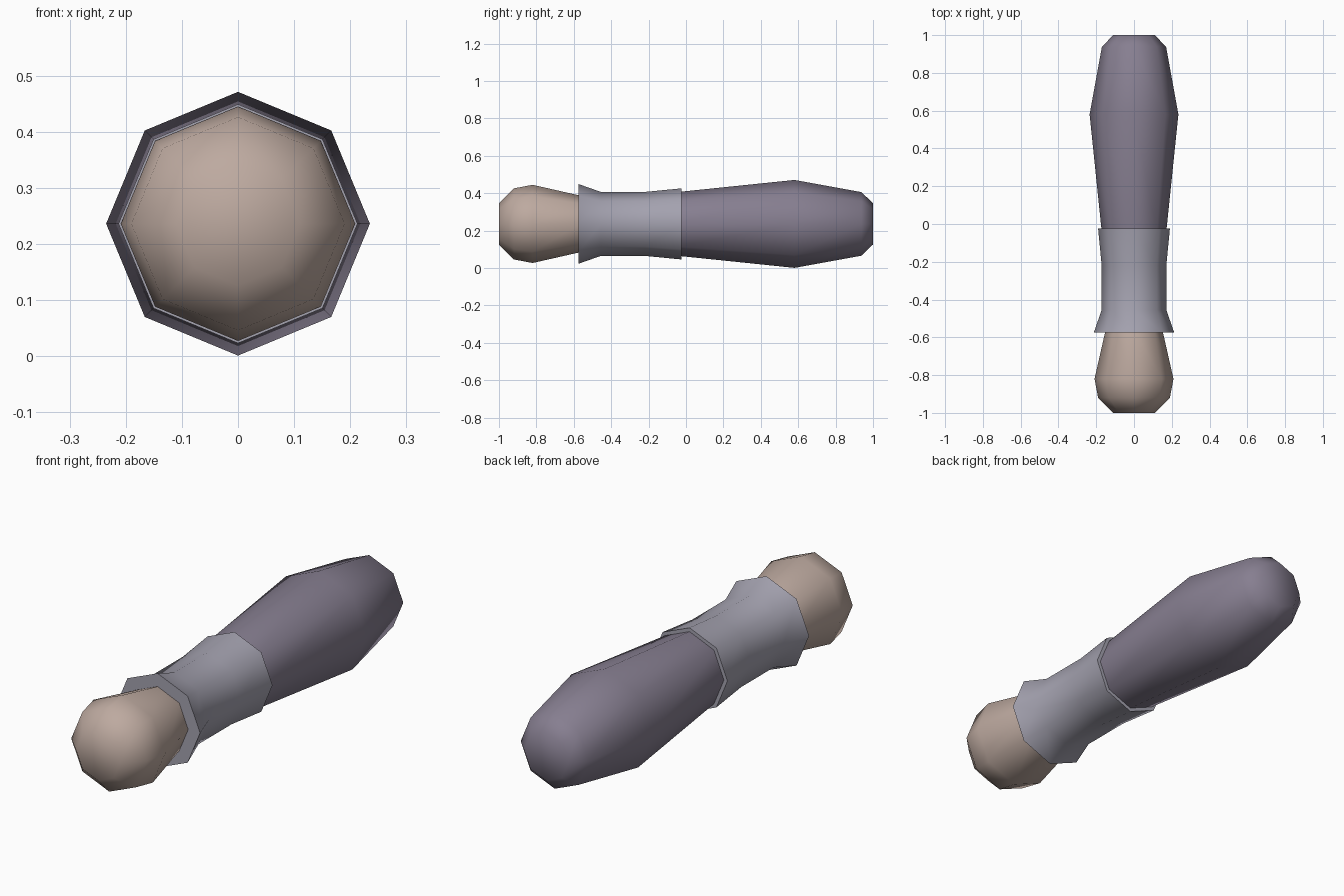
import bpy, bmesh, math

cube = bpy.data.objects.get("Cube")
if cube:
    bpy.data.objects.remove(cube, do_unlink=True)

SIDES = 8
AXIS_Z = 0.236


def material(name, rgb):
    mat = bpy.data.materials.new(name)
    mat.use_nodes = True
    color = (*rgb, 1.0)
    mat.diffuse_color = color
    bsdf = next(n for n in mat.node_tree.nodes if n.type == "BSDF_PRINCIPLED")
    bsdf.inputs["Base Color"].default_value = color
    bsdf.inputs["Roughness"].default_value = 0.8
    return mat


def turned_part(name, profile, mat):
    """Eight-sided capped solid around the y axis from (y, radius) pairs."""
    bm = bmesh.new()
    rings = []
    for y, r in profile:
        angles = [math.tau * i / SIDES for i in range(SIDES)]
        rings.append([bm.verts.new((r * math.cos(a), y, AXIS_Z + r * math.sin(a)))
                      for a in angles])
    for a, b in zip(rings, rings[1:]):
        for i in range(SIDES):
            j = (i + 1) % SIDES
            bm.faces.new((a[i], a[j], b[j], b[i]))
    bm.faces.new(rings[0])
    bm.faces.new(rings[-1])
    bmesh.ops.recalc_face_normals(bm, faces=bm.faces[:])
    mesh = bpy.data.meshes.new(name)
    bm.to_mesh(mesh)
    bm.free()
    mesh.materials.append(mat)
    obj = bpy.data.objects.new(name, mesh)
    bpy.context.collection.objects.link(obj)
    bpy.ops.object.select_all(action="DESELECT")
    obj.select_set(True)
    bpy.context.view_layer.objects.active = obj
    bpy.ops.object.shade_smooth_by_angle(angle=math.radians(60))
    return obj


tan = material("warm tan", (0.51, 0.40, 0.35))
grey = material("lilac grey", (0.37, 0.36, 0.43))
purple = material("dusky purple", (0.24, 0.21, 0.28))

# Rounded tip, tucked into the collar
turned_part("tip", [(-1.0, 0.11), (-0.92, 0.19), (-0.82, 0.209),
                    (-0.56, 0.15)], tan)

# Flared collar
turned_part("collar", [(-0.575, 0.213), (-0.455, 0.171), (-0.22, 0.171),
                       (-0.025, 0.19)], grey)

# Swelling handle
turned_part("handle", [(-0.04, 0.171), (0.58, 0.235), (0.938, 0.17),
                       (1.0, 0.11)], purple)
